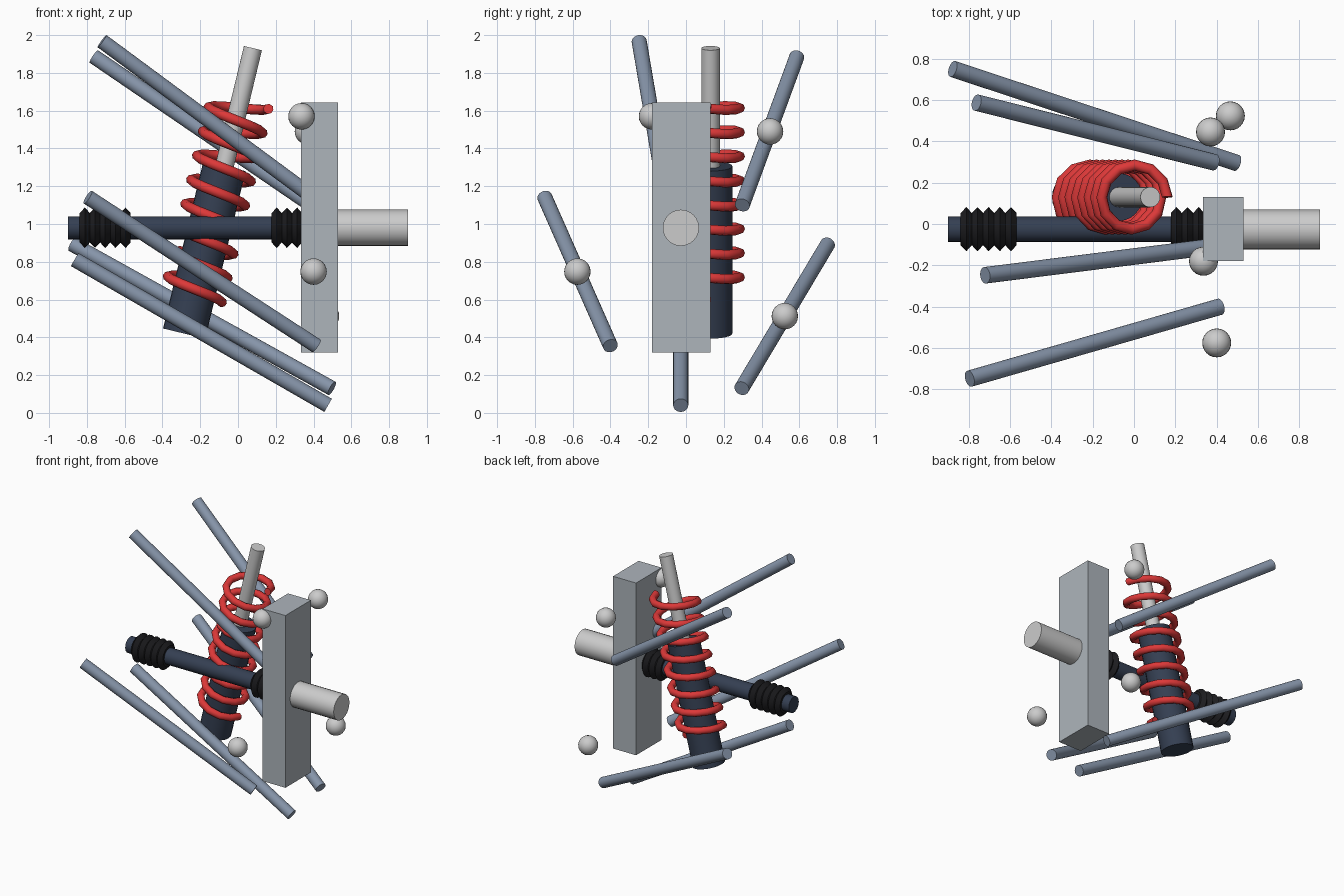
import bpy, bmesh
from math import sin, cos, pi, radians
from mathutils import Vector

if "Cube" in bpy.data.objects:
    bpy.data.objects.remove(bpy.data.objects["Cube"])


def material(name, rgb):
    m = bpy.data.materials.new(name)
    m.diffuse_color = (*rgb, 1)
    m.use_nodes = True
    m.node_tree.nodes["Principled BSDF"].inputs["Base Color"].default_value = m.diffuse_color
    return m


NAVY = material("navy", (0.035, 0.05, 0.085))
LINK = material("link_blue", (0.24, 0.3, 0.4))
RED = material("spring_red", (0.72, 0.04, 0.04))
BLACK = material("rubber", (0.012, 0.012, 0.014))
STEEL = material("upright_grey", (0.42, 0.46, 0.5))


def finish(name, mat=None, angle=35):
    ob = bpy.context.object
    ob.name = name
    if mat:
        ob.data.materials.append(mat)
    if angle:
        bpy.ops.object.shade_smooth_by_angle(angle=radians(angle))
    return ob


def add_mesh(name, bm, mat, angle):
    bmesh.ops.recalc_face_normals(bm, faces=bm.faces)
    me = bpy.data.meshes.new(name)
    bm.to_mesh(me)
    bm.free()
    ob = bpy.data.objects.new(name, me)
    bpy.context.collection.objects.link(ob)
    bpy.ops.object.select_all(action='DESELECT')
    bpy.context.view_layer.objects.active = ob
    ob.select_set(True)
    return finish(name, mat, angle)


def rod(name, a, b, r, mat=None, sides=24):
    a, b = Vector(a), Vector(b)
    d = b - a
    bpy.ops.mesh.primitive_cylinder_add(
        vertices=sides, radius=r, depth=d.length, location=(a + b) / 2,
        rotation=d.to_track_quat('Z', 'Y').to_euler())
    return finish(name, mat)


def tube(name, rings, mat, angle):
    """Skin a list of vertex rings and cap both ends."""
    bm = bmesh.new()
    loops = [[bm.verts.new(p) for p in ring] for ring in rings]
    n = len(loops[0])
    for p, q in zip(loops, loops[1:]):
        for i in range(n):
            j = (i + 1) % n
            bm.faces.new((p[i], p[j], q[j], q[i]))
    bm.faces.new(loops[0])
    bm.faces.new(loops[-1])
    return add_mesh(name, bm, mat, angle)


CY, CZ = -0.025, 0.98

# Upright block and wheel hub
bpy.ops.mesh.primitive_cube_add(size=1, location=(0.432, CY, 0.982))
bpy.context.object.scale = (0.195, 0.31, 1.325)
bpy.ops.object.transform_apply(location=False, rotation=False, scale=True)
finish("upright", STEEL, 0)
rod("wheel_hub", (0.45, CY - 0.002, CZ), (0.9, CY - 0.002, CZ), 0.096)

# Drive shaft with pleated rubber boots
rod("drive_shaft", (-0.9, CY, CZ), (0.45, CY, CZ), 0.061, NAVY)
for name, x0 in (("outer_boot", 0.178), ("inner_boot", -0.838)):
    rings = []
    for k in range(11):
        r = 0.107 if k % 2 else 0.078
        rings.append([(x0 + 0.027 * k, CY + r * cos(2 * pi * i / 24),
                       CZ + r * sin(2 * pi * i / 24)) for i in range(24)])
    tube(name, rings, BLACK, 30)

# Damper body and piston rod along a tilted axis
base = Vector((-0.285, 0.13, 0.42))
tip = Vector((0.079, 0.13, 1.931))
axis = (tip - base).normalized()
side = Vector((axis.z, 0, -axis.x))
front = Vector((0, -1, 0))
rod("damper_body", base, base + axis * 0.912, 0.115, NAVY)
rod("damper_piston", base + axis * 0.8, tip, 0.049)

# Coil spring: eight turns around the damper
SEG, TURNS, R, WIRE = 12, 8, 0.155, 0.027
rings = []
for k in range(SEG * TURNS + 1):
    a = 2 * pi * k / SEG
    out = side * cos(a) + front * sin(a)
    centre = base + axis * (0.208 + 1.053 * k / (SEG * TURNS)) + out * R
    tangent = ((front * cos(a) - side * sin(a)) * R
               + axis * (1.053 / (2 * pi * TURNS))).normalized()
    up = tangent.cross(out)
    rings.append([centre + (out * cos(2 * pi * i / 8) + up * sin(2 * pi * i / 8)) * WIRE
                  for i in range(8)])
tube("coil_spring", rings, RED, 50)

# Five suspension links
links = {
    "upper_front_link": ((-0.72, -0.248, 1.968), (0.36, -0.112, 1.17)),
    "upper_rear_link": ((-0.762, 0.587, 1.886), (0.39, 0.298, 1.1)),
    "lower_front_link": ((-0.795, -0.748, 1.142), (0.415, -0.4, 0.355)),
    "lower_rear_link": ((-0.877, 0.75, 0.893), (0.497, 0.295, 0.13)),
    "toe_link": ((-0.865, CY - 0.003, 0.812), (0.477, CY - 0.003, 0.04)),
}
for name, (a, b) in links.items():
    rod(name, a, b, 0.04, LINK)

# Ball joints
for i, p in enumerate([(0.336, -0.18, 1.57), (0.37, 0.445, 1.49),
                       (0.4, -0.575, 0.748), (0.466, 0.523, 0.512)]):
    bpy.ops.mesh.primitive_uv_sphere_add(segments=24, ring_count=12, radius=0.07, location=p)
    finish(f"ball_joint_{i + 1}")
